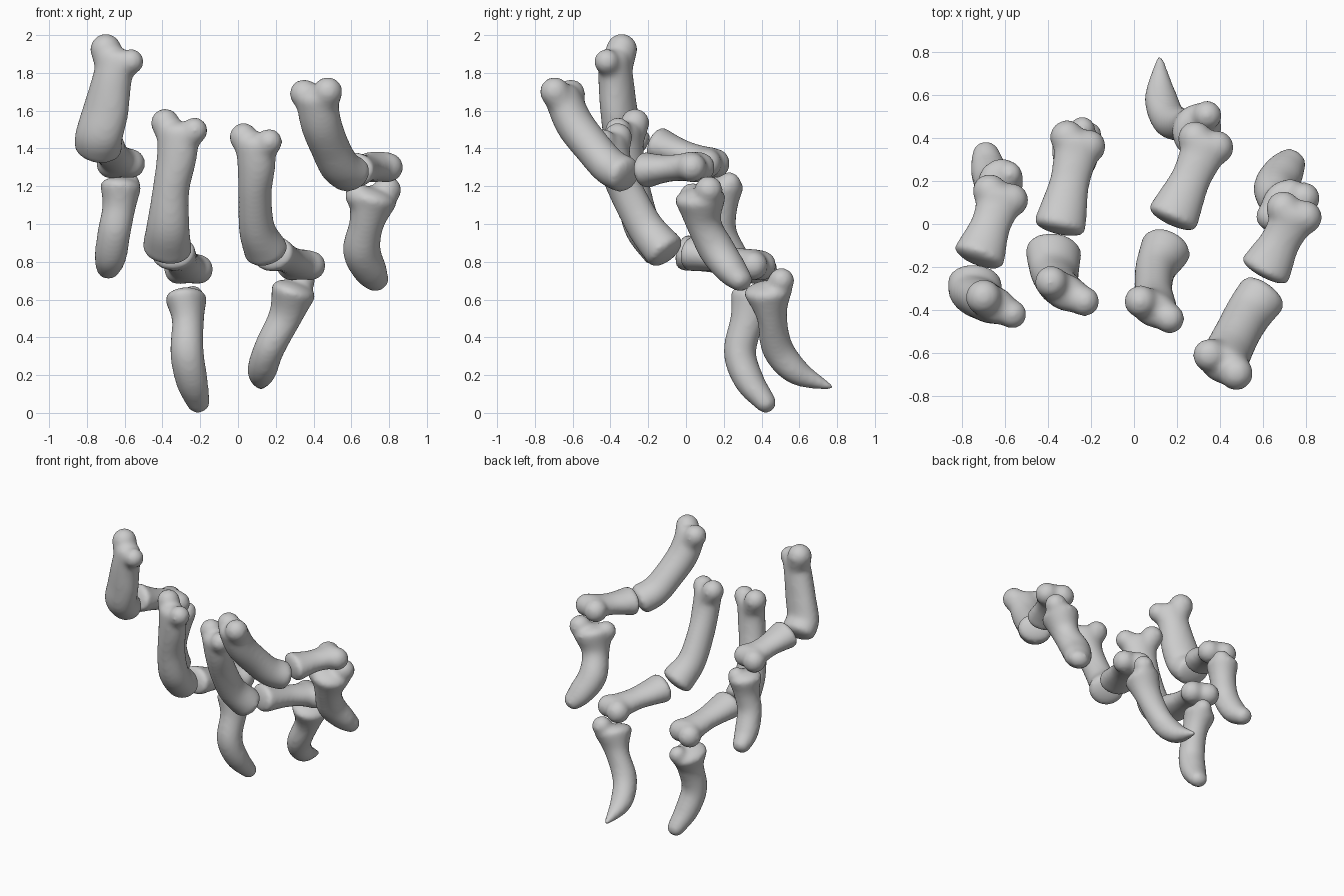
import bpy, bmesh, math
from mathutils import Vector, Matrix

SIDE = Vector((0.92, -0.38, 0))   # sideways axis shared by all the joints
N = 24


def spline(pts, steps=6):
    """Catmull-Rom through (x, y, z, half width, half depth) stations."""
    p = [Vector(q) for q in pts]
    p = [p[0] * 2 - p[1]] + p + [p[-1] * 2 - p[-2]]
    out = []
    for i in range(1, len(p) - 2):
        a, b, c, d = p[i - 1:i + 3]
        for s in range(steps):
            t = s / steps
            out.append((b * 2 + (c - a) * t + (a * 2 - b * 5 + c * 4 - d) * t * t
                        + (b * 3 - a - c * 3 + d) * t ** 3) * 0.5)
    out.append(p[-2])
    return out


def bone(name, stations, knobs, caps, knob_end=0):
    pts = spline(stations)
    pos = [Vector(q[:3]) for q in pts]
    rings = []
    for i, q in enumerate(pts):
        t = (pos[min(i + 1, len(pos) - 1)] - pos[max(i - 1, 0)]).normalized()
        rings.append((pos[i], t, q[3] + .004, q[4] + .004))
    # rounded ends
    angles = [math.radians(a) for a in (25, 50, 70, 84)]
    c, t, w, d = rings[0]
    head = [(c - t * caps[0] * math.sin(a), t, w * math.cos(a), d * math.cos(a)) for a in reversed(angles)]
    c, t, w, d = rings[-1]
    tail = [(c + t * caps[1] * math.sin(a), t, w * math.cos(a), d * math.cos(a)) for a in angles]
    bm = bmesh.new()
    loops = []
    for c, t, w, d in head + rings + tail:
        u = (SIDE - t * SIDE.dot(t)).normalized()
        v = t.cross(u)
        loops.append([bm.verts.new(c + u * w * math.cos(k * math.tau / N) + v * d * math.sin(k * math.tau / N))
                      for k in range(N)])
    for a, b in zip(loops, loops[1:]):
        for k in range(N):
            bm.faces.new((a[k], a[(k + 1) % N], b[(k + 1) % N], b[k]))
    bm.faces.new(loops[0][::-1])
    bm.faces.new(loops[-1])
    bmesh.ops.recalc_face_normals(bm, faces=bm.faces)
    # joint knobs, each with further balls bridging it into the shaft
    root = pos[-5] if knob_end else pos[4]
    for x, y, z, r in knobs:
        k = Vector((x, y, z))
        for f in (0, .2, .4, .6):
            bmesh.ops.create_icosphere(bm, subdivisions=3, radius=r + .004,
                                       matrix=Matrix.Translation(k.lerp(root, f)))
    me = bpy.data.meshes.new(name)
    bm.to_mesh(me)
    bm.free()
    ob = bpy.data.objects.new(name, me)
    bpy.context.collection.objects.link(ob)
    rm = ob.modifiers.new("fuse", 'REMESH')
    rm.mode = 'VOXEL'
    rm.voxel_size = 0.013
    rm.use_smooth_shade = True
    sm = ob.modifiers.new("soften", 'SMOOTH')
    sm.factor = 0.5
    sm.iterations = 18


# long upper bones: two knobs on top, curling back at the bottom
upper = {
    "outer_left": ([(-.64, -.38, 1.875, .10, .08), (-.67, -.37, 1.75, .105, .088), (-.70, -.355, 1.6, .122, .09),
                    (-.735, -.33, 1.47, .125, .095), (-.74, -.265, 1.40, .125, .10)],
                   [(-.70, -.34, 1.925, .08), (-.565, -.42, 1.86, .064)]),
    "inner_left": ([(-.315, -.32, 1.485, .115, .08), (-.325, -.31, 1.35, .105, .083), (-.355, -.28, 1.18, .095, .088),
                    (-.37, -.23, .99, .112, .095), (-.375, -.125, .865, .13, .105)],
                   [(-.385, -.27, 1.535, .074), (-.23, -.36, 1.495, .067)]),
    "inner_right": ([(.095, -.40, 1.425, .11, .08), (.097, -.37, 1.30, .098, .085), (.09, -.31, 1.16, .085, .09),
                     (.10, -.21, .975, .092, .095), (.15, -.11, .855, .118, .105)],
                    [(.03, -.36, 1.46, .073), (.165, -.44, 1.435, .067)]),
    "outer_right": ([(.415, -.655, 1.675, .11, .09), (.44, -.59, 1.53, .107, .097), (.49, -.49, 1.40, .103, .095),
                     (.54, -.405, 1.305, .108, .095), (.60, -.325, 1.26, .115, .095)],
                    [(.35, -.61, 1.69, .074), (.475, -.695, 1.70, .076)]),
}
for n, (st, kn) in upper.items():
    bone(n + "_upper_bone", st, kn, (.06, .04))

# short middle bones: waisted, reaching backwards
middle = {
    "outer_left": ((-.72, -.15, 1.42), (-.62, .12, 1.325)),
    "inner_left": ((-.345, -.01, .85), (-.26, .37, .765)),
    "inner_right": ((.18, .03, .845), (.335, .365, .785)),
    "outer_right": ((.61, -.215, 1.285), (.745, .04, 1.305)),
}
for n, (a, b) in middle.items():
    a, b = Vector(a), Vector(b)
    st = [(*a.lerp(b, f), w, d) for f, w, d in
          ((0, .12, .094), (.25, .105, .077), (.55, .09, .067), (.85, .10, .072), (1, .11, .08))]
    side = SIDE.normalized() * .055
    kn = [(*(b + side * s + Vector((0, .012, -.005))), r) for s, r in ((-1, .078), (1, .076))]
    bone(n + "_middle_bone", st, kn, (.035, .06), knob_end=1)

# tip bones: broad base, bowed shaft hanging down
tips = {
    "outer_left": ([(-.62, .19, 1.20, .105, .115), (-.63, .185, 1.09, .085, .085), (-.655, .185, .96, .085, .078),
                    (-.675, .25, .83, .082, .075), (-.69, .335, .76, .06, .055)],
                   [(-.58, .23, 1.215, .058)], (.05, .045)),
    "inner_left": ([(-.275, .36, .605, .105, .13), (-.265, .325, .49, .08, .09), (-.27, .285, .32, .086, .082),
                    (-.245, .335, .17, .083, .075), (-.21, .425, .05, .06, .052)],
                   [(-.24, .44, .615, .058)], (.05, .05)),
    "inner_right": ([(.295, .435, .645, .115, .13), (.25, .455, .51, .088, .075), (.165, .485, .34, .078, .08),
                     (.125, .59, .215, .073, .066), (.12, .755, .14, .02, .018)],
                    [(.34, .505, .70, .066)], (.05, .03)),
    "outer_right": ([(.715, .075, 1.135, .125, .135), (.68, .095, 1.0, .088, .09), (.655, .165, .86, .097, .092),
                     (.70, .245, .75, .09, .077), (.735, .295, .695, .067, .056)],
                    [(.79, .12, 1.18, .072), (.635, .035, 1.15, .066)], (.06, .045)),
}
for n, (st, kn, caps) in tips.items():
    bone(n + "_tip_bone", st, kn, caps)
